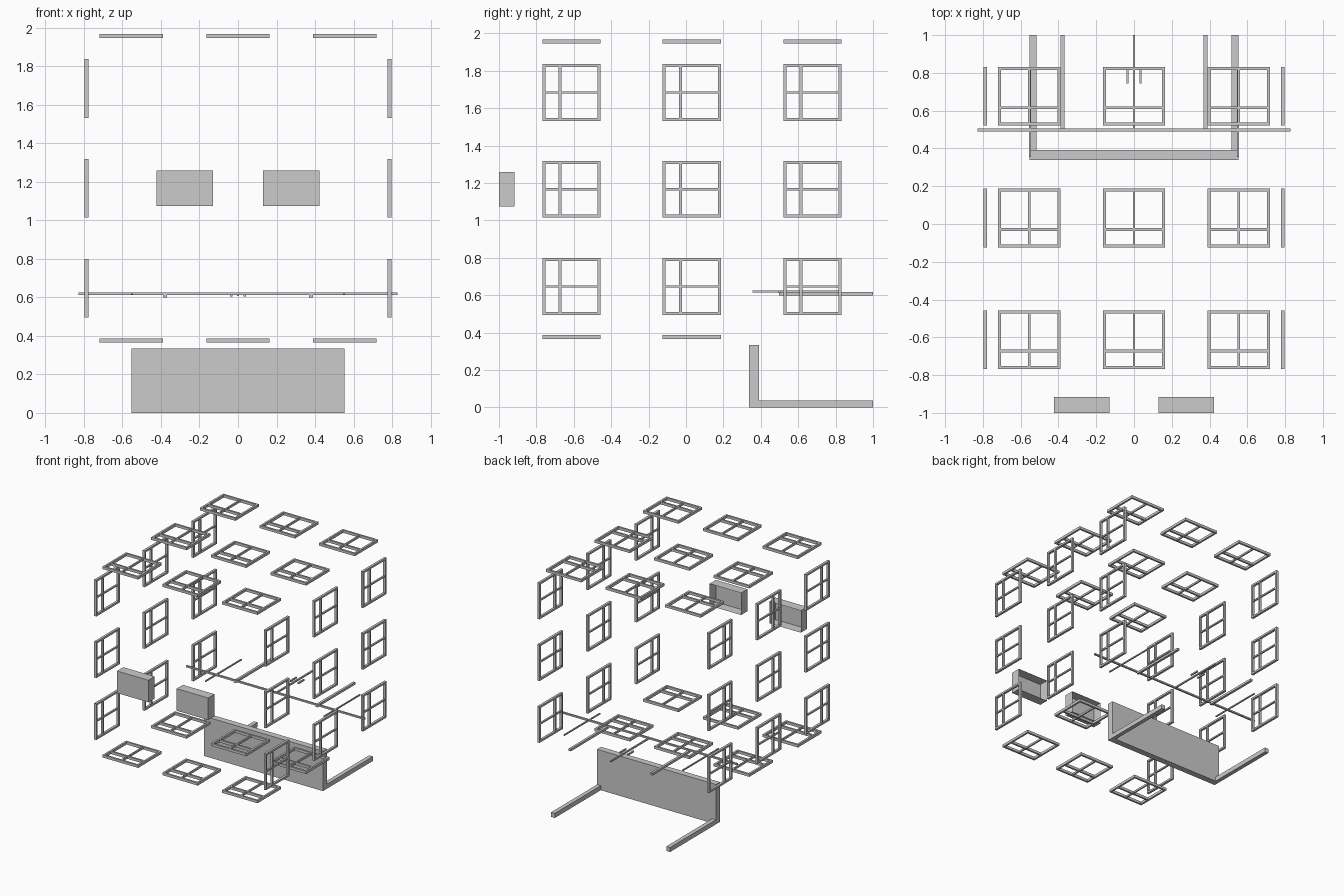
import bpy, bmesh
from mathutils import Vector

if "Cube" in bpy.data.objects:
    bpy.data.objects.remove(bpy.data.objects["Cube"])


def add_box(bm, lo, hi, open_back=False):
    lo, hi = Vector(lo), Vector(hi)
    v = [bm.verts.new((x, y, z)) for z in (lo.z, hi.z)
         for y in (lo.y, hi.y) for x in (lo.x, hi.x)]
    faces = [(0, 2, 3, 1), (4, 5, 7, 6), (0, 1, 5, 4), (0, 4, 6, 2), (1, 3, 7, 5)]
    if not open_back:
        faces.append((2, 6, 7, 3))
    for f in faces:
        bm.faces.new([v[i] for i in f])


def make(name, boxes, open_back=False):
    bm = bmesh.new()
    for lo, hi in boxes:
        add_box(bm, lo, hi, open_back)
    mesh = bpy.data.meshes.new(name)
    bm.to_mesh(mesh)
    bm.free()
    obj = bpy.data.objects.new(name, mesh)
    bpy.context.collection.objects.link(obj)
    return obj


def frame_boxes(u0, u1, v0, v1, d0, d1, place):
    """Square frame with a centre bar across u and an off-centre bar across v."""
    t, b = 0.016, 0.006
    um, vm = (u0 + u1) / 2, v0 + (v1 - v0) * 0.305
    e = 0.003
    rects = [(u0, u0 + t, v0, v1), (u1 - t, u1, v0, v1),
             (u0 + t, u1 - t, v0, v0 + t), (u0 + t, u1 - t, v1 - t, v1),
             (um - b, um + b, v0 + t, v1 - t),
             (u0 + t, u1 - t, vm - 0.0075, vm + 0.0075)]
    out = []
    for i, (a, c, p, q) in enumerate(rects):
        k = e if i == 4 else 0
        out.append((place(a, p, d0 + k), place(c, q, d1 - k)))
    return out


ROWS_Y = [(-0.768, -0.457), (-0.125, 0.188), (0.521, 0.831)]
COLS_X = [(-0.719, -0.389), (-0.164, 0.164), (0.389, 0.719)]
ROWS_Z = [(0.495, 0.799), (1.014, 1.318), (1.531, 1.836)]

# side wall window frames
for side, d0, d1 in (("left", -0.797, -0.777), ("right", 0.777, 0.797)):
    for y0, y1 in ROWS_Y:
        for z0, z1 in ROWS_Z:
            make(side + "_wall_frame", frame_boxes(
                z0, z1, y0, y1, d0, d1, lambda u, v, d: (d, v, u)))

# roof and floor window frames (no floor frames in the back row)
for name, z0, z1, rows in (("roof_frame", 1.945, 1.967, ROWS_Y),
                           ("floor_frame", 0.365, 0.387, ROWS_Y[:2])):
    for y0, y1 in rows:
        for x0, x1 in COLS_X:
            make(name, frame_boxes(
                x0, x1, y0, y1, z0, z1, lambda u, v, d: (u, v, d)))

# front boxes, open at the back
for name, x0, x1 in (("left_front_box", -0.423, -0.131),
                     ("right_front_box", 0.131, 0.423)):
    make(name, [((x0, -1.0, 1.073), (x1, -0.917, 1.258))], open_back=True)

# upright panel with two ground rails running back
make("upright_panel", [((-0.552, 0.338, 0), (0.552, 0.391, 0.334))])
for s in (-1, 1):
    x0, x1 = sorted((s * 0.552, s * 0.517))
    make("ground_rail", [((x0, 0.391, 0), (x1, 1.0, 0.038))])

# cross bar and the rods behind it
make("cross_bar", [((-0.828, 0.491, 0.612), (0.828, 0.506, 0.625))])
make("centre_rod", [((-0.006, 0.506, 0.606), (0.006, 1.0, 0.618))])
for s in (-1, 1):
    for name, x, w, y0, y1, z0, z1 in (
            ("long_rod", 0.379, 0.010, 0.498, 1.0, 0.598, 0.617),
            ("short_rod", 0.035, 0.006, 0.745, 0.825, 0.604, 0.616),
            ("outer_rod", 0.551, 0.005, 0.355, 0.83, 0.615, 0.625)):
        make(name, [((s * x - w, y0, z0), (s * x + w, y1, z1))])
